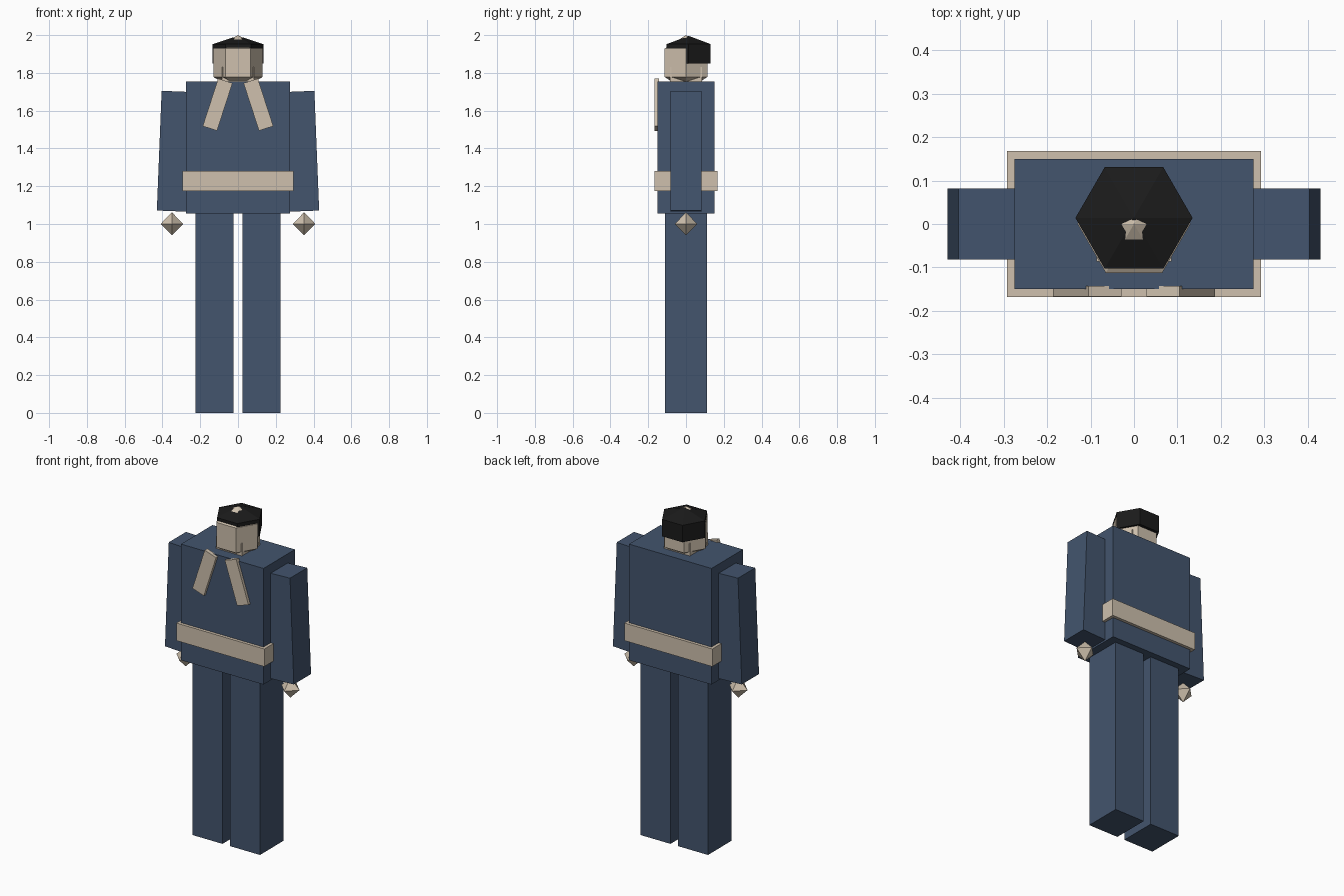
import bpy, bmesh, math
from mathutils import Matrix, Vector

old = bpy.data.objects.get("Cube")
if old:
    bpy.data.objects.remove(old, do_unlink=True)


def material(name, rgb):
    m = bpy.data.materials.new(name)
    m.use_nodes = True
    m.diffuse_color = (*rgb, 1)
    m.node_tree.nodes["Principled BSDF"].inputs["Base Color"].default_value = (*rgb, 1)
    return m


navy = material("navy_cloth", (0.056, 0.09, 0.155))
beige = material("beige", (0.62, 0.53, 0.42))
black = material("black_hair", (0.011, 0.011, 0.011))


def finish(name, bm, mat):
    bmesh.ops.recalc_face_normals(bm, faces=bm.faces)
    me = bpy.data.meshes.new(name)
    bm.to_mesh(me)
    bm.free()
    me.materials.append(mat)
    ob = bpy.data.objects.new(name, me)
    bpy.context.scene.collection.objects.link(ob)
    return ob


def box(name, center, size, mat, tilt=0):
    bm = bmesh.new()
    bmesh.ops.create_cube(bm, size=1)
    bm.transform(Matrix.Translation(center) @ Matrix.Rotation(tilt, 4, 'Y')
                 @ Matrix.Diagonal((*size, 1)))
    return finish(name, bm, mat)


def lathe(profile, sides, y=0, x=0):
    """Stack of regular rings (radius, z); a zero radius makes a point."""
    bm = bmesh.new()
    rings = []
    for r, z in profile:
        count = sides if r else 1
        rings.append([bm.verts.new((x + r * math.cos(math.tau * i / sides),
                                    y + r * math.sin(math.tau * i / sides), z))
                      for i in range(count)])
    for a, b in zip(rings, rings[1:]):
        for i in range(sides):
            j = (i + 1) % sides
            quad = [a[i % len(a)], a[j % len(a)], b[j % len(b)], b[i % len(b)]]
            bm.faces.new(list(dict.fromkeys(quad)))
    for ring in (rings[0], rings[-1]):
        if len(ring) > 1:
            bm.faces.new(ring)
    return bm


# Body
box("torso", (0, 0, 1.405), (0.55, 0.3, 0.7), navy)
box("belt", (0, 0, 1.228), (0.586, 0.336, 0.106), beige)
box("neck", (0, 0, 1.78), (0.172, 0.172, 0.1), beige)

# Paired limbs and lapels
for side, s in (("left", 1), ("right", -1)):
    box(side + "_leg", (s * 0.125, 0, 0.5275), (0.2, 0.224, 1.055), navy)
    box(side + "_arm", (s * 0.337, 0, 1.385), (0.16, 0.164, 0.634), navy, -s * 0.04)
    box(side + "_lapel", (s * 0.108, -0.155, 1.632), (0.08, 0.025, 0.265), beige,
        -s * math.radians(18))
    hand = lathe([(0, 0.94), (0.06, 1.0), (0, 1.062)], 4, x=s * 0.35)
    finish(side + "_hand", hand, beige)

# Head: six-sided ball with a straight middle band
finish("head", lathe([(0, 1.705), (0.13, 1.778), (0.13, 1.928), (0, 2.0)], 6), beige)

# Hair: shallow crown and a lower half at the back
finish("hair_crown", lathe([(0.135, 1.928), (0.135, 1.952), (0, 1.996)], 6, y=0.014), black)
back = lathe([(0.135, 1.85), (0.135, 1.928)], 6, y=0.014)
cut = bmesh.ops.bisect_plane(back, geom=back.verts[:] + back.edges[:] + back.faces[:],
                             plane_co=Vector((0, 0, 0)), plane_no=Vector((0, 1, 0)),
                             clear_inner=True)
bmesh.ops.holes_fill(back, edges=[e for e in back.edges if e.is_boundary])
finish("hair_back", back, black)
